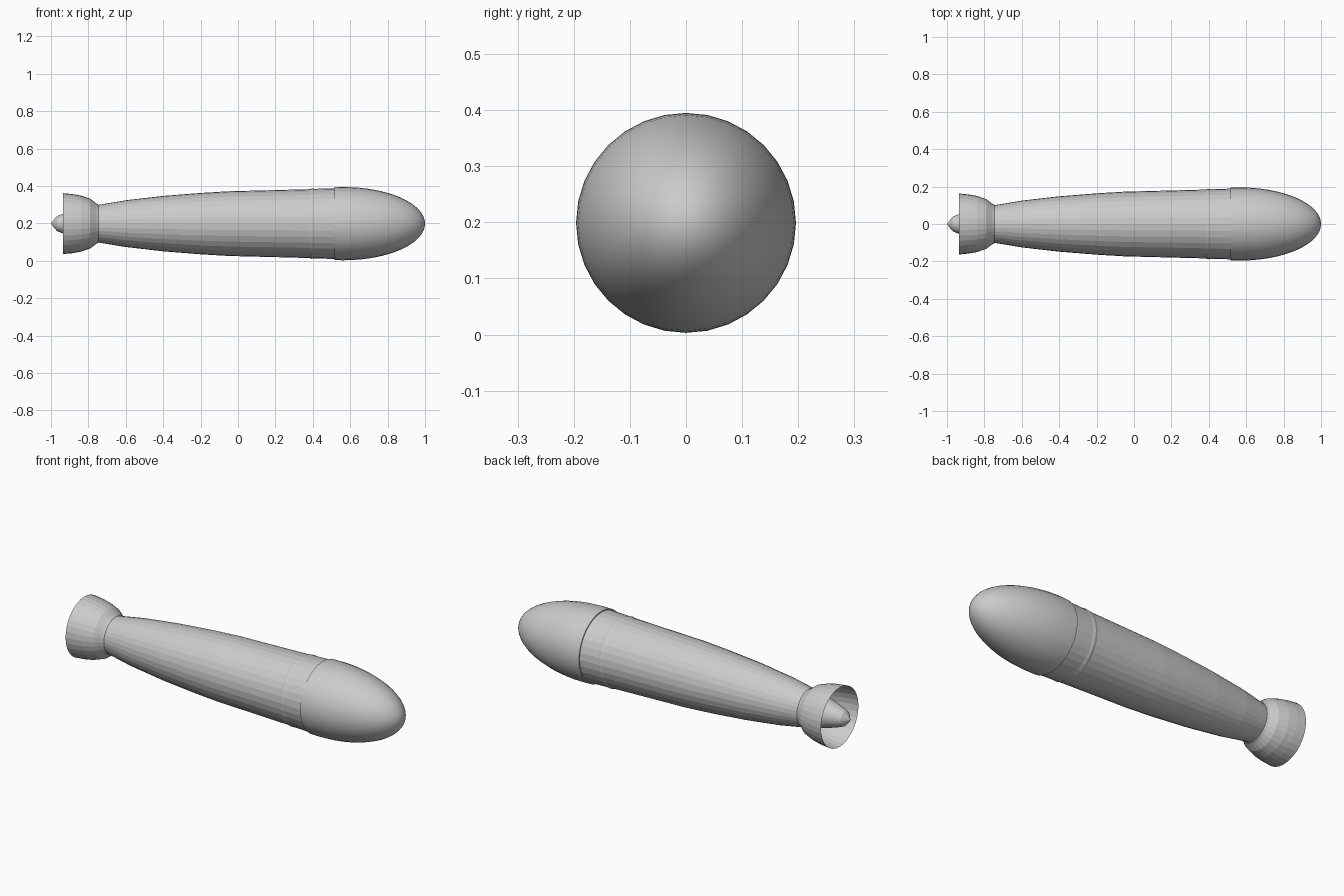
import bpy, bmesh, math

if "Cube" in bpy.data.objects:
    bpy.data.objects.remove(bpy.data.objects["Cube"])

AXIS_Z = 0.199
SIDES = 32


def lathe(name, profile, smooth=False):
    """Spin (x, radius) points around the long axis; radius 0 closes to a tip."""
    bm = bmesh.new()
    rings = []
    for x, r in profile:
        if r == 0:
            rings.append([bm.verts.new((x, 0, AXIS_Z))] * SIDES)
        else:
            rings.append([bm.verts.new((x, r * math.sin(2 * math.pi * i / SIDES),
                                        AXIS_Z + r * math.cos(2 * math.pi * i / SIDES)))
                          for i in range(SIDES)])
    for a, b in zip(rings, rings[1:]):
        for i in range(SIDES):
            j = (i + 1) % SIDES
            bm.faces.new(list(dict.fromkeys((a[i], a[j], b[j], b[i]))))
    bmesh.ops.recalc_face_normals(bm, faces=bm.faces)
    mesh = bpy.data.meshes.new(name)
    bm.to_mesh(mesh)
    bm.free()
    for p in mesh.polygons:
        p.use_smooth = smooth
    obj = bpy.data.objects.new(name, mesh)
    bpy.context.collection.objects.link(obj)
    return obj


# tapered body with the slightly raised front collar
lathe("body", [(-0.75, 0.1), (-0.6, 0.125), (-0.4, 0.148), (-0.2, 0.164),
               (-0.05, 0.173), (0.15, 0.178), (0.38, 0.184), (0.395, 0.188),
               (0.41, 0.186), (0.515, 0.189)])

# rounded nose, with a small step over the collar
nose = [(0.515, 0.188), (0.515, 0.195)]
for k in range(17):
    t = math.pi / 2 * k / 16
    nose.append((0.56 + 0.44 * math.sin(t), 0.196 * math.cos(t) if k < 16 else 0))
lathe("nose", nose, smooth=True)
bpy.context.view_layer.objects.active = bpy.data.objects["nose"]
bpy.data.objects["nose"].select_set(True)
bpy.ops.object.shade_smooth_by_angle(angle=math.radians(40))

# open flared tail shroud
lathe("tail_shroud", [(-0.745, 0.102), (-0.757, 0.108), (-0.79, 0.133), (-0.84, 0.15),
                      (-0.885, 0.158), (-0.935, 0.163)])

# pointed plug inside the shroud
lathe("tail_plug", [(-0.75, 0.1), (-0.80, 0.09), (-0.87, 0.073), (-0.935, 0.053),
                    (-0.968, 0.04), (-0.985, 0.02), (-1.0, 0)])
